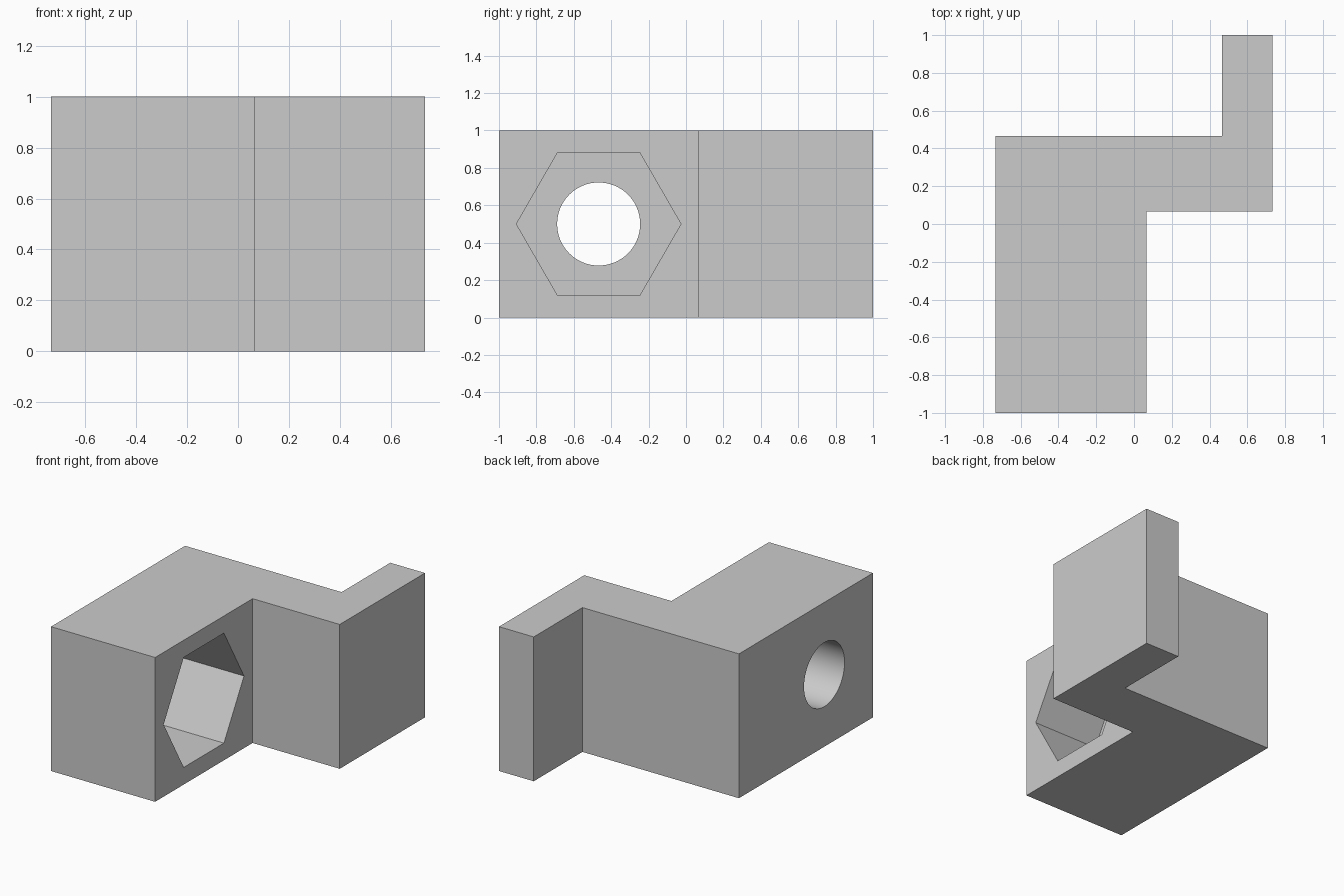
import bpy
import math

cube = bpy.data.objects.get("Cube")
if cube:
    bpy.data.objects.remove(cube)

# Grey material
grey = bpy.data.materials.new("plain grey")
grey.use_nodes = True
colour = (0.6, 0.6, 0.6, 1)
grey.diffuse_color = colour
grey.node_tree.nodes["Principled BSDF"].inputs["Base Color"].default_value = colour

HEIGHT = 1.0
FACE_X = 0.065          # face that carries the nut pocket
HOLE_Y, HOLE_Z = -0.467, 0.5

# Stepped body: outline extruded upward
outline = [(-0.733, -1), (FACE_X, -1), (FACE_X, 0.067), (0.733, 0.067),
           (0.733, 1), (0.467, 1), (0.467, 0.467), (-0.733, 0.467)]
n = len(outline)
verts = [(x, y, z) for z in (0, HEIGHT) for x, y in outline]
faces = [tuple(reversed(range(n))), tuple(range(n, 2 * n))]
faces += [(i, (i + 1) % n, (i + 1) % n + n, i + n) for i in range(n)]
mesh = bpy.data.meshes.new("stepped_bracket")
mesh.from_pydata(verts, [], faces)
mesh.materials.append(grey)
bracket = bpy.data.objects.new("stepped_bracket", mesh)
bpy.context.collection.objects.link(bracket)


def bore(name, sides, radius, x0, x1):
    """Cut a prism-shaped hole along x, with a corner pointing along y."""
    bpy.ops.mesh.primitive_cylinder_add(
        vertices=sides, radius=radius, depth=x1 - x0,
        location=((x0 + x1) / 2, HOLE_Y, HOLE_Z), rotation=(0, math.pi / 2, 0))
    cutter = bpy.context.object
    cutter.name = name
    cutter.data.materials.append(grey)
    cutter.hide_render = True
    cutter.hide_set(True)
    cut = bracket.modifiers.new(name, "BOOLEAN")
    cut.operation = "DIFFERENCE"
    cut.solver = "EXACT"
    cut.object = cutter


# Hexagonal nut pocket, then the round bolt hole through the rest
bore("nut_pocket_cutter", 6, 0.44, FACE_X - 0.5, FACE_X + 0.1)
bore("bolt_hole_cutter", 64, 0.222, -0.9, FACE_X - 0.2)

# Apply the cuts and smooth only the round bore
bpy.ops.object.select_all(action="DESELECT")
bpy.context.view_layer.objects.active = bracket
bracket.select_set(True)
for name in [m.name for m in bracket.modifiers]:
    bpy.ops.object.modifier_apply(modifier=name)
    bpy.data.objects.remove(bpy.data.objects[name])
bpy.ops.object.shade_smooth_by_angle(angle=math.radians(30))
